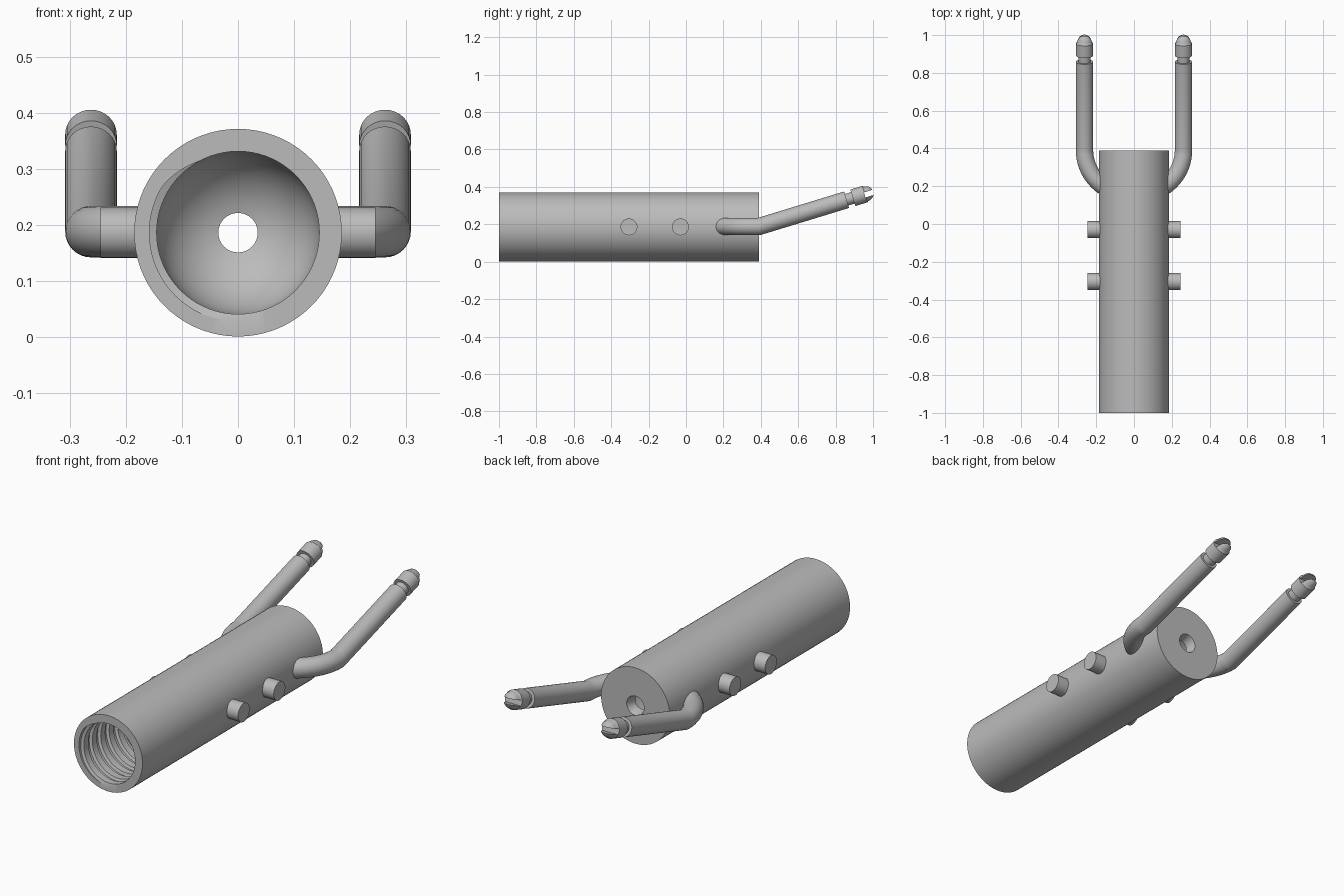
import bpy, bmesh
from math import pi, sin, cos, radians
from mathutils import Vector

if "Cube" in bpy.data.objects:
    bpy.data.objects.remove(bpy.data.objects["Cube"])

grey = bpy.data.materials.new("plain grey")
grey.use_nodes = True
grey.diffuse_color = (0.5, 0.5, 0.5, 1)
grey.node_tree.nodes["Principled BSDF"].inputs["Base Color"].default_value = (0.5, 0.5, 0.5, 1)

AXIS = 0.186          # height of the tube axis
FRONT, BACK = -1.0, 0.39
BORE = 0.145
ROD = 0.046


def loft(name, rings, closed=False):
    """Skin rings of points; closed joins last to first, otherwise ends are capped."""
    bm = bmesh.new()
    rows = [[bm.verts.new(p) for p in ring] for ring in rings]
    pairs = list(zip(rows, rows[1:]))
    if closed:
        pairs.append((rows[-1], rows[0]))
    else:
        bm.faces.new(rows[0])
        bm.faces.new(rows[-1])
    for a, b in pairs:
        for i in range(len(a)):
            j = (i + 1) % len(a)
            bm.faces.new((a[i], a[j], b[j], b[i]))
    bmesh.ops.remove_doubles(bm, verts=bm.verts, dist=1e-5)
    bmesh.ops.recalc_face_normals(bm, faces=bm.faces)
    mesh = bpy.data.meshes.new(name)
    bm.to_mesh(mesh)
    bm.free()
    obj = bpy.data.objects.new(name, mesh)
    bpy.context.collection.objects.link(obj)
    mesh.materials.append(grey)
    return obj


def smooth(obj):
    bpy.ops.object.select_all(action='DESELECT')
    obj.select_set(True)
    bpy.context.view_layer.objects.active = obj
    bpy.ops.object.shade_smooth_by_angle(angle=radians(30))


def ring(centre, side, up, r, n=32):
    return [centre + side * (r * cos(2 * pi * i / n)) + up * (r * sin(2 * pi * i / n))
            for i in range(n)]


# Tube: outer wall, helical thread in the mouth, domed bore and flared rear hole
PITCH, TURNS, DEPTH = 0.065, 7, 0.013
THREAD_END = FRONT + PITCH * TURNS
STEPS = (0.33, 0.41, 0.72, 0.80)


def thread_radius(y, turn):
    p = ((y - FRONT) / PITCH + turn) % 1
    groove = max(0, min(1, (p - STEPS[0]) / 0.08, (STEPS[3] - p) / 0.08))
    fade = max(0, min(1, (THREAD_END - y) / PITCH))
    return BORE + DEPTH * groove * fade


def tube_column(turn):
    pts = []
    for k in range(-1, TURNS + 2):
        for f in STEPS:
            y = min(max(FRONT + PITCH * (k + f - turn), FRONT), THREAD_END)
            pts.append((thread_radius(y, turn), y))
    for i in range(13):
        a = radians(76) * i / 12
        pts.append((BORE * cos(a), 0.20 + BORE * sin(a)))
    pts += [(0.039, 0.365), (0.047, BACK), (0.185, BACK), (0.185, FRONT)]
    a = 2 * pi * turn
    return [(r * cos(a), y, AXIS + r * sin(a)) for r, y in pts]


SEGS = 72
smooth(loft("threaded_tube", [tube_column(i / SEGS) for i in range(SEGS + 1)], closed=True))

# Side parts, repeated on both sides
TILT = radians(17)
along = Vector((0, cos(TILT), sin(TILT)))
lift = Vector((0, -sin(TILT), cos(TILT)))
X, Y, Z = Vector((1, 0, 0)), Vector((0, 1, 0)), Vector((0, 0, 1))
BEND = 0.23
elbow = Vector((0.262, BACK, AXIS + 0.002))
TIP = [(0.032, 0.48), (0.032, 0.525), (ROD, 0.525), (ROD, 0.592), (0.041, 0.598),
       (0.038, 0.612), (0.031, 0.625), (0.02, 0.634), (0.006, 0.638)]

for sign, word in ((1, "left"), (-1, "right")):
    def flip(rings):
        return [[(sign * p.x, p.y, p.z) for p in r] for r in rings]

    # Pegs
    for place, y in (("front", -0.305), ("rear", -0.03)):
        smooth(loft(f"{word}_{place}_peg",
                    flip([ring(Vector((x, y, AXIS)), Y, Z, 0.045) for x in (0.165, 0.245)])))

    # Arm: bends out of the tube wall, then rises straight to the rear
    rings = []
    for i in range(12):
        a = radians(62) * (1 - i / 12)
        out = Vector((cos(a), -sin(a), 0))
        rings.append(ring(elbow + (out - X) * BEND, out, Z, ROD))
    mitre = Vector((0, -sin(TILT / 2), cos(TILT / 2))) / cos(TILT / 2)
    rings.append(ring(elbow, X, mitre, ROD))
    rings.append(ring(elbow + along * 0.49, X, lift, ROD))
    for r in rings:
        for p in r:
            p.x = max(p.x, 0.15)      # keep the root inside the tube wall
    smooth(loft(f"{word}_arm", flip(rings)))

    # Slotted tip on a narrow neck
    tip = loft(f"{word}_tip", flip([ring(elbow + along * s, X, lift, r) for r, s in TIP]))
    box = [[elbow + along * s + X * (0.08 * u) + lift * (0.014 * v - 0.004)
            for u, v in ((-1, -1), (1, -1), (1, 1), (-1, 1))] for s in (0.59, 0.7)]
    cutter = loft(f"{word}_slot_cutter", flip(box))
    cutter.hide_render = True
    cut = tip.modifiers.new("slot", 'BOOLEAN')
    cut.operation = 'DIFFERENCE'
    cut.solver = 'EXACT'
    cut.object = cutter
    bpy.context.view_layer.objects.active = tip
    bpy.ops.object.modifier_apply(modifier=cut.name)
    bpy.data.objects.remove(cutter)
    smooth(tip)
